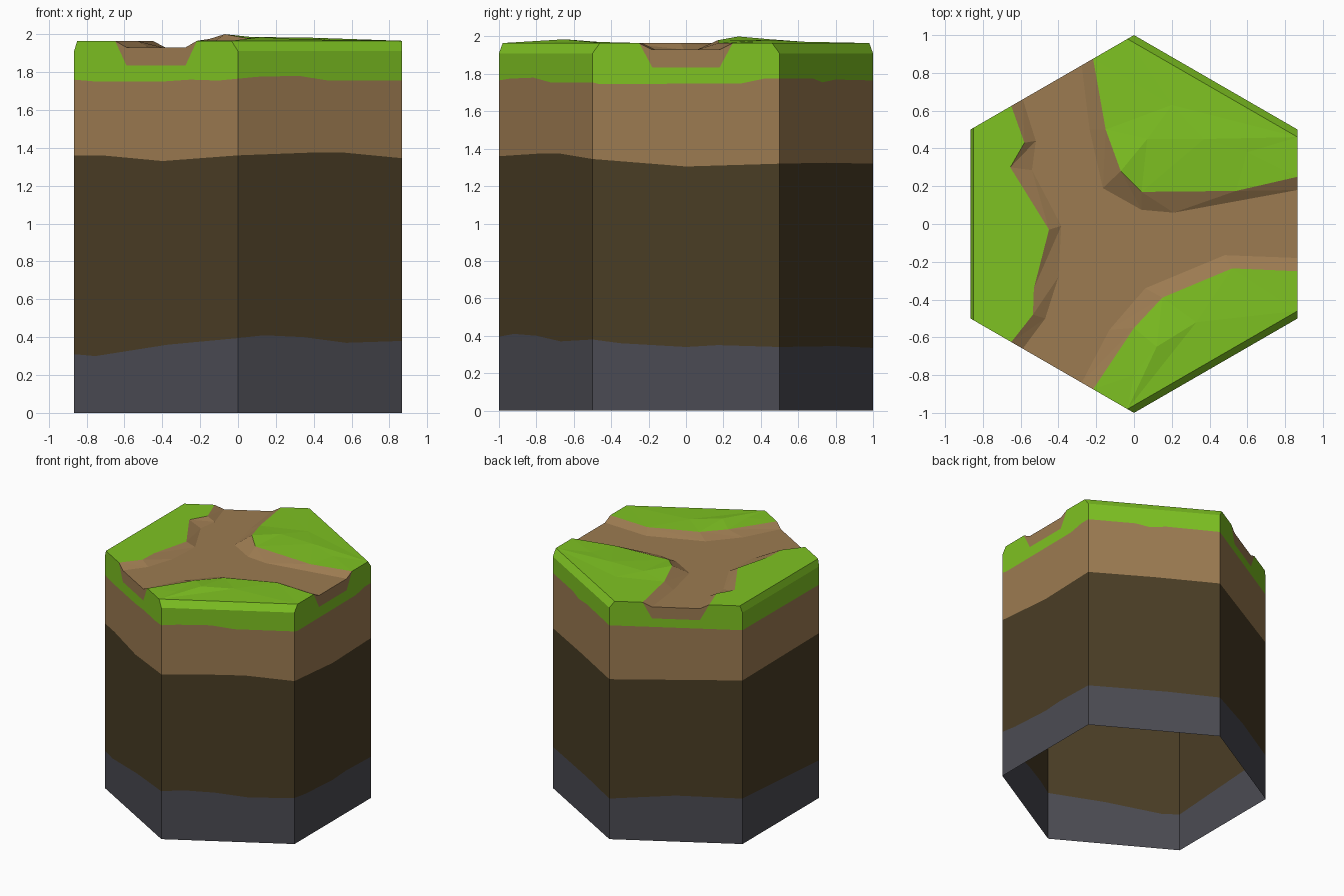
import bpy
from mathutils import Vector
from mathutils.geometry import delaunay_2d_cdt

if "Cube" in bpy.data.objects:
    bpy.data.objects.remove(bpy.data.objects["Cube"])

GRASS_Z, FLOOR_Z, NOTCH_Z, CORNER_Z = 1.965, 1.93, 1.835, 1.91
CORNERS = [Vector(c) for c in ((-.866, -.5), (0, -1), (.866, -.5),
                               (.866, .5), (0, 1), (-.866, .5))]


def material(name, rgb):
    m = bpy.data.materials.new(name)
    lin = [((c / 255 + .055) / 1.055) ** 2.4 for c in rgb]
    m.diffuse_color = (*lin, 1)
    m.use_nodes = True
    m.node_tree.nodes["Principled BSDF"].inputs["Base Color"].default_value = m.diffuse_color
    return m


GREEN = material("grass green", (126, 194, 34))
BROWN = material("dirt brown", (156, 123, 81))
DARK = material("dark soil", (74, 61, 37))
STONE = material("stone grey", (75, 75, 83))


def add_object(name, verts, faces, mat):
    me = bpy.data.meshes.new(name)
    me.from_pydata(verts, [], faces)
    me.materials.append(mat)
    me.update()
    ob = bpy.data.objects.new(name, me)
    bpy.context.collection.objects.link(ob)
    return ob


def rim(u):
    """Point on the hexagon outline; the whole part of u picks the side."""
    i = int(u) % 6
    return CORNERS[i].lerp(CORNERS[(i + 1) % 6], u - int(u))


def height(profile, u):
    for (a, za), (b, zb) in zip(profile, profile[1:]):
        if a <= u <= b:
            return za + (zb - za) * (u - a) / (b - a)
    return profile[-1][1]


# Wavy layer boundaries around the outline (u, z)
base = [(0, 0), (6, 0)]
stone_top = [(0, .31), (.13, .30), (.57, .36), (1, .395), (1.16, .41), (1.4, .40),
             (1.66, .37), (2, .38), (2.15, .36), (2.5, .34), (2.67, .35), (3, .34),
             (3.6, .345), (4, .335), (4.5, .38), (5, .375), (6, .31)]
soil_top = [(0, 1.36), (.17, 1.36), (.54, 1.33), (1, 1.36), (1.46, 1.375),
            (1.64, 1.375), (2, 1.345), (2.5, 1.305), (3, 1.32), (3.5, 1.325),
            (4, 1.32), (5, 1.35), (6, 1.36)]
dirt_top = [(0, 1.76), (.13, 1.75), (.54, 1.75), (.71, 1.76), (.88, 1.755), (1, 1.765),
            (1.12, 1.775), (1.37, 1.78), (1.55, 1.755), (2, 1.755), (2.04, 1.745),
            (2.8, 1.75), (2.92, 1.775), (3.36, 1.775), (3.46, 1.755), (3.6, 1.77),
            (4, 1.765), (5, 1.765), (6, 1.76)]


# Top of the wall: path sides carry a notch, all corners are chamfered
def wall_top(notch_z):
    pts = []
    for s in (0, 2, 4):
        a, b = (.02 if s == 0 else .04), (.98 if s == 4 else .96)
        pts += [(s, CORNER_Z), (s + a, GRASS_Z), (s + .25, GRASS_Z), (s + .32, notch_z),
                (s + .68, notch_z), (s + .75, GRASS_Z), (s + b, GRASS_Z), (s + 1, CORNER_Z)]
    return pts + [(6, CORNER_Z)]


grass_top, path_top = wall_top(NOTCH_Z), wall_top(FLOOR_Z)
US = sorted({u for p in (stone_top, soil_top, dirt_top, grass_top) for u, _ in p})


def band(name, low, high, mat):
    """Ring of wall faces between two profiles."""
    verts, faces = [], []
    for u, v in zip(US, US[1:]):
        p, q = rim(u), rim(v)
        ring = [(*p, height(low, u)), (*q, height(low, v)),
                (*q, height(high, v)), (*p, height(high, u))]
        if ring[2] == ring[1]:
            del ring[2]
        if ring[-1] == ring[0]:
            del ring[-1]
        if len(ring) > 2:
            n = len(verts)
            verts += ring
            faces.append(list(range(n, n + len(ring))))
    add_object(name, verts, faces, mat)


band("stone_layer", base, stone_top, STONE)
band("soil_layer", stone_top, soil_top, DARK)
band("dirt_layer", soil_top, dirt_top, BROWN)
band("grass_layer", dirt_top, grass_top, GREEN)
band("path_ends", grass_top, path_top, BROWN)


def surface(name, outline, inner, mat):
    """Triangulated sheet inside an outline, with extra inner points."""
    pts = outline + inner
    res = delaunay_2d_cdt([Vector(p[:2]) for p in pts], [],
                          [list(range(len(outline)))], 1, 1e-5)
    verts = [(v.x, v.y, pts[o[0]][2]) for v, o in zip(res[0], res[3])]
    faces = []
    for f in res[2]:
        a, b, c = (Vector(verts[i][:2]) for i in f[:3])
        up = (b - a).cross(c - a) > 0
        faces.append(list(f) if up else list(f)[::-1])
    add_object(name, verts, faces, mat)


def lift(points, z):
    return [tuple(p) if len(p) == 3 else (*p, z) for p in points]


# Each patch: grass edge, foot of its bank, bumps, and the two chamfered corners
PATCHES = {
    "back": ([(-.2165, .875), (-.15, .5, 1.975), (-.07, .28, 2.0), (.04, .17, 1.98),
              (.54, .175), (.866, .25)],
             [(-.277, .84), (-.235, .5), (-.165, .19), (.04, .075), (.21, .06), (.866, .18)],
             [(.07, .45, 1.985), (.2, .63, 1.972), (.37, .45, 1.982), (.6, .38, 1.97)],
             (2.96, 4.04), (3, 4)),
    "front": ([(.866, -.25), (.52, -.235), (.15, -.39), (0, -.55), (-.2165, -.875)],
              [(.866, -.18), (.48, -.165), (.06, -.34), (-.13, -.56), (-.277, -.84)],
              [(.12, -.65, 1.985), (.33, -.52, 1.972), (0, -.8, 1.968)],
              (.96, 2.04), (1, 2)),
    "left": ([(-.6495, -.625), (-.535, -.48), (-.53, -.34), (-.45, -.03),
              (-.655, .3), (-.58, .43), (-.6495, .625)],
             [(-.589, -.66), (-.47, -.5), (-.40, -.28), (-.385, -.01),
              (-.54, .285), (-.52, .44), (-.589, .66)],
             [], (4.98, .02), (5, 0)),
}

for name, (edge, foot, bumps, ends, corners) in PATCHES.items():
    edge, foot = lift(edge, GRASS_Z), lift(foot, FLOOR_Z)
    chamfer = [(*rim(u), GRASS_Z) for u in ends]
    surface(name + "_grass", edge + chamfer, bumps, GREEN)
    # sloped bank from grass down to the path
    n = len(edge)
    faces = []
    for i in range(n - 1):
        faces += [(i, n + i, n + i + 1), (i, n + i + 1, i + 1)]
    add_object(name + "_bank", edge + foot, faces, BROWN)
    # chamfered outer rim
    low = [(*CORNERS[c], CORNER_Z) for c in corners]
    add_object(name + "_rim", low + chamfer[::-1], [(0, 1, 2, 3)], GREEN)

# Three-way path floor, bounded by the bank feet
floor = []
for name in ("back", "left", "front"):
    floor += lift(PATCHES[name][1][::-1], FLOOR_Z)
surface("path_floor", floor, [], BROWN)
